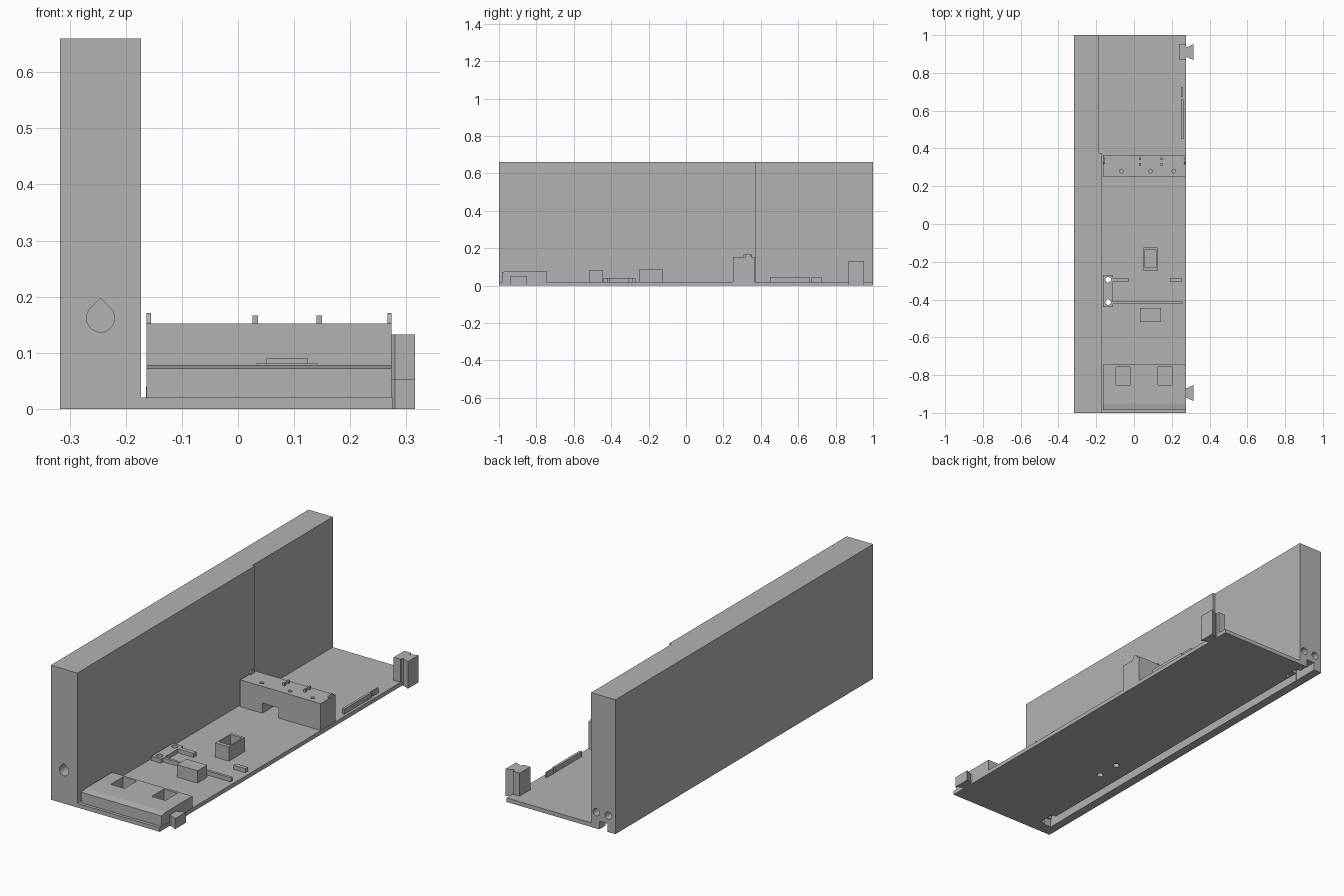
import bpy, bmesh, math
from mathutils import Vector

if "Cube" in bpy.data.objects:
    bpy.data.objects.remove(bpy.data.objects["Cube"], do_unlink=True)

grey = bpy.data.materials.new("plain grey")
grey.use_nodes = True
grey.diffuse_color = (0.45, 0.45, 0.45, 1)
grey.node_tree.nodes["Principled BSDF"].inputs["Base Color"].default_value = (0.45, 0.45, 0.45, 1)


def prism(name, outline, axis, lo, hi):
    """Extrude a 2D outline along an axis; outline uses the other two axes in order."""
    k = "xyz".index(axis)
    bm = bmesh.new()
    verts = []
    for p in outline:
        c = list(p)
        c.insert(k, lo)
        verts.append(bm.verts.new(c))
    face = bm.faces.new(verts)
    ext = bmesh.ops.extrude_face_region(bm, geom=[face])
    move = Vector([hi - lo if i == k else 0 for i in range(3)])
    bmesh.ops.translate(bm, vec=move, verts=[g for g in ext["geom"] if isinstance(g, bmesh.types.BMVert)])
    bmesh.ops.recalc_face_normals(bm, faces=bm.faces)
    mesh = bpy.data.meshes.new(name)
    bm.to_mesh(mesh)
    bm.free()
    mesh.materials.append(grey)
    ob = bpy.data.objects.new(name, mesh)
    bpy.context.collection.objects.link(ob)
    return ob


def box(name, x, y, z):
    return prism(name, [(x[0], y[0]), (x[1], y[0]), (x[1], y[1]), (x[0], y[1])], "z", *z)


def rod(name, center, r, axis, lo, hi, n=24):
    ring = [(center[0] + r * math.cos(i * math.tau / n), center[1] + r * math.sin(i * math.tau / n))
            for i in range(n)]
    return prism(name, ring, axis, lo, hi)


def cut(target, *cutters):
    """Subtract each cutter, then remove it."""
    bpy.context.view_layer.objects.active = target
    for c in cutters:
        m = target.modifiers.new("cut", "BOOLEAN")
        m.operation, m.solver, m.object = "DIFFERENCE", "EXACT", c
        bpy.ops.object.modifier_apply(modifier=m.name)
        bpy.data.objects.remove(c, do_unlink=True)


# L-shaped body: tall wall plus thin floor
FLOOR = 0.02
body = prism("wall_and_floor", [(-0.317, 0), (0.275, 0), (0.275, FLOOR), (-0.173, FLOOR),
                                (-0.173, 0.66), (-0.317, 0.66)], "y", -1, 1)
# Thinner rear wall, underside groove with two pockets
cut(body, box("rear_recess", (-0.185, -0.16), (0.375, 1.1), (FLOOR, 0.8)),
    box("groove", (-0.273, -0.229), (-0.94, 1.1), (-0.1, 0.04)))
for y in (-0.89, 0.91):
    cut(body, box("pocket", (-0.274, -0.205), (y - 0.042, y + 0.042), (-0.1, 0.055)))
# Teardrop hole in the front end, two round holes in the rear end
a0 = math.radians(45)
tear = [(-0.245 + 0.025 * math.cos(a), 0.162 + 0.025 * math.sin(a))
        for a in (math.radians(135) + math.radians(270) * i / 24 for i in range(25))]
tear.append((-0.245, 0.162 + 0.025 / math.sin(a0)))
cut(body, prism("front_hole", tear, "y", -1.1, -0.9),
    *[rod("rear_hole", (x, 0.08), 0.018, "y", 0.9, 1.1) for x in (-0.213, -0.279)])

# Front block with rounded-off leading edge and two square wells
front = prism("front_block", [(-0.985, FLOOR), (-0.985, 0.072), (-0.95, 0.078), (-0.745, 0.078),
                              (-0.745, FLOOR)], "x", -0.163, 0.274)
cut(front, *[box("well", (x, x + 0.075), (-0.852, -0.757), (0, 0.2)) for x in (-0.095, 0.127)])

# Small solid block and hollow block
box("small_block", (0.032, 0.143), (-0.519, -0.444), (FLOOR, 0.081))
hollow = box("hollow_block", (0.05, 0.125), (-0.249, -0.125), (FLOOR, 0.09))
cut(hollow, box("cavity", (0.057, 0.118), (-0.23, -0.138), (0.025, 0.2)))

# Pierced pad with rails beside it
pad = box("pierced_pad", (-0.164, -0.11), (-0.44, -0.27), (FLOOR, 0.04))
for part in (body, pad):
    cut(part, *[rod("pin_hole", (-0.137, y), 0.015, "z", -0.1, 0.1) for y in (-0.413, -0.295)])
box("long_rail", (-0.11, 0.257), (-0.423, -0.41), (FLOOR, 0.04))
box("short_rail", (-0.11, -0.026), (-0.307, -0.286), (FLOOR, 0.04))
box("edge_rail", (0.19, 0.255), (-0.307, -0.286), (FLOOR, 0.04))

# Bridge block with arch, screw holes, pegs and end ears
bridge = box("bridge", (-0.163, 0.274), (0.25, 0.365), (FLOOR, 0.152))
cut(bridge, box("arch", (-0.043, 0.045), (0.2, 0.4), (0, 0.07)),
    *[rod("screw_hole", (x, 0.28), 0.01, "z", 0.12, 0.2, 16) for x in (-0.066, 0.087, 0.21)])
for x in (0.031, 0.145):
    for y in (0.315, 0.345):
        box("peg", (x - 0.005, x + 0.005), (y - 0.007, y + 0.007), (0.15, 0.166))
for x in (-0.163, 0.266):
    rod("ear", (0.333, 0.155), 0.016, "x", x, x + 0.008, 16)

# Thin strips near the free edge
box("edge_strip_long", (0.25, 0.262), (0.45, 0.66), (FLOOR, 0.045))
box("edge_strip_short", (0.25, 0.257), (0.672, 0.725), (FLOOR, 0.045))


# Flared connectors on the free edge
def connector(name, y, top):
    return prism(name, [(0.27, y - 0.03), (0.28, y - 0.026), (0.315, y - 0.042),
                        (0.315, y + 0.042), (0.28, y + 0.026), (0.27, y + 0.03)], "z", 0, top)


connector("front_connector", -0.895, 0.052)
connector("rear_connector", 0.91, 0.133)
box("rear_connector_base", (0.237, 0.274), (0.87, 0.952), (FLOOR, 0.133))
